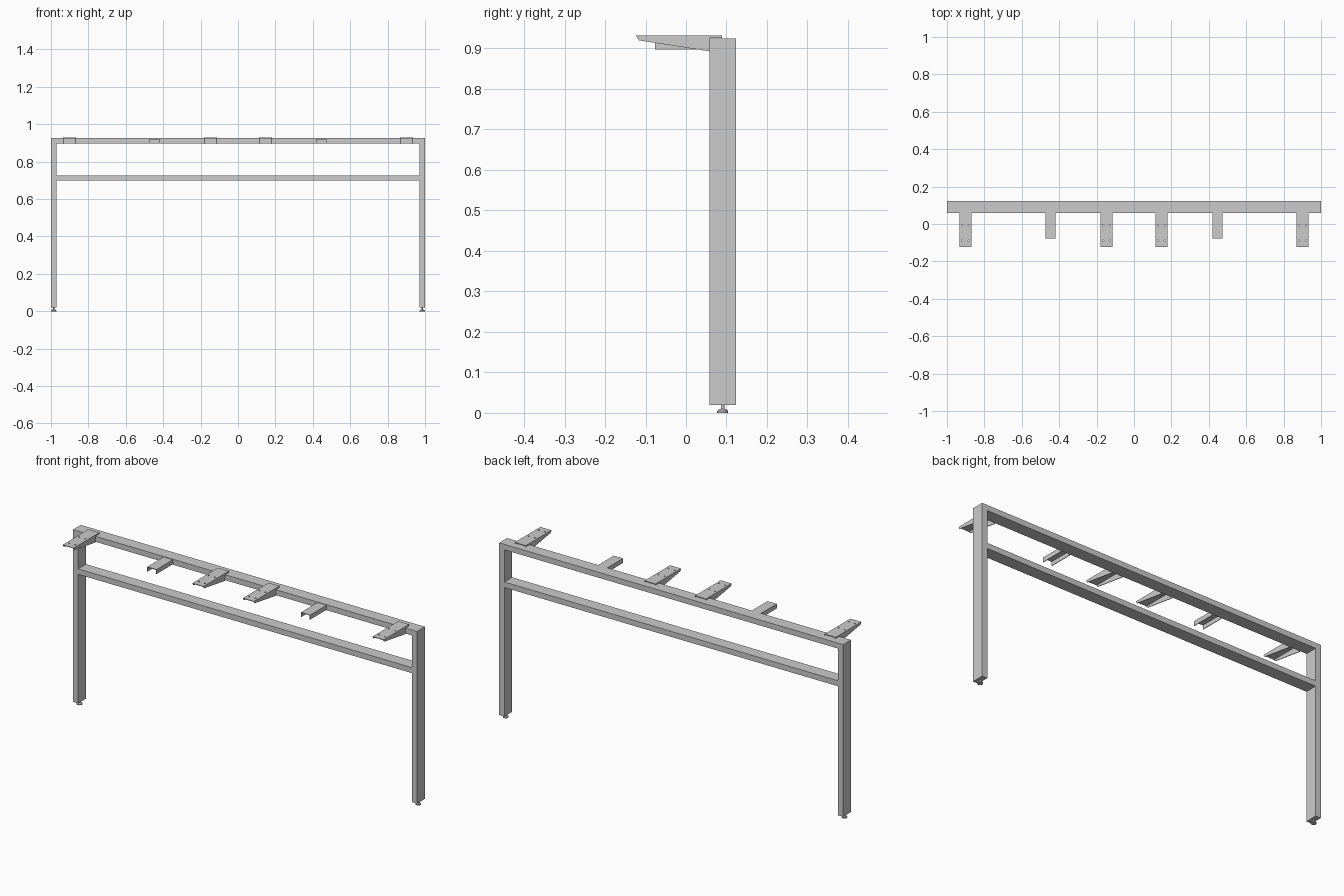
import bpy, bmesh

if "Cube" in bpy.data.objects:
    bpy.data.objects.remove(bpy.data.objects["Cube"])

def finish(name, bm):
    bmesh.ops.recalc_face_normals(bm, faces=bm.faces)
    me = bpy.data.meshes.new(name)
    bm.to_mesh(me)
    bm.free()
    ob = bpy.data.objects.new(name, me)
    bpy.context.collection.objects.link(ob)
    return ob

def mirror_x(ob):
    ob.modifiers.new("mirror", 'MIRROR').use_axis[0] = True

def box(name, x0, x1, y0, y1, z0, z1):
    bm = bmesh.new()
    bmesh.ops.create_cube(bm, size=1)
    for v in bm.verts:
        v.co = ((x0 + x1) / 2 + v.co.x * (x1 - x0),
                (y0 + y1) / 2 + v.co.y * (y1 - y0),
                (z0 + z1) / 2 + v.co.z * (z1 - z0))
    return finish(name, bm)

def lathe(name, profile, cx, cy, n=24):
    # stack of cylinders / cones: (radius bottom, radius top, z0, z1)
    bm = bmesh.new()
    for r0, r1, z0, z1 in profile:
        res = bmesh.ops.create_cone(bm, cap_ends=True, segments=n,
                                    radius1=r0, radius2=r1, depth=z1 - z0)
        bmesh.ops.translate(bm, verts=res["verts"], vec=(cx, cy, (z0 + z1) / 2))
    return finish(name, bm)

def channel(name, cx, w, side, top_count, thickness=0.003):
    # folded sheet: two side cheeks joined by a top plate (first/last profile points)
    bm = bmesh.new()
    rows = [[bm.verts.new((cx + s * w / 2, y, z)) for y, z in side] for s in (-1, 1)]
    bm.faces.new(rows[0])
    bm.faces.new(rows[1][::-1])
    bm.faces.new((rows[0][0], rows[0][top_count], rows[1][top_count], rows[1][0]))
    bmesh.ops.recalc_face_normals(bm, faces=bm.faces)
    plate = [f for f in bm.faces if len(f.verts) == 4 and abs(f.normal.z) > 0.9][0]
    if plate.normal.z < 0:
        bmesh.ops.reverse_faces(bm, faces=bm.faces)
    me = bpy.data.meshes.new(name)
    bm.to_mesh(me)
    bm.free()
    ob = bpy.data.objects.new(name, me)
    bpy.context.collection.objects.link(ob)
    sol = ob.modifiers.new("sheet", 'SOLIDIFY')
    sol.thickness = thickness
    sol.offset = -1
    sol.use_even_offset = True
    return ob

Y0, Y1 = 0.058, 0.123
YC = (Y0 + Y1) / 2

# Frame: two legs and two rails
mirror_x(box("leg", 0.97, 1.0, Y0, Y1, 0.02, 0.925))
box("top_rail", -0.97, 0.97, Y0, Y1, 0.896, 0.925)
box("middle_rail", -0.97, 0.97, Y0, Y1, 0.698, 0.727)

# Levelling feet
foot = lathe("levelling_foot", [(0.0135, 0.0135, 0, 0.005), (0.0135, 0.009, 0.005, 0.009),
                                (0.0045, 0.0045, 0.009, 0.022)], 0.985, YC)
mirror_x(foot)

# Tapered desktop brackets with screw holes
taper = [(-0.123, 0.9325), (-0.123, 0.930), (-0.116, 0.920), (Y0, 0.893),
         (Y0, 0.9255), (0.089, 0.9255), (0.089, 0.9325)]
for label, cx in (("outer", 0.901), ("inner", 0.147)):
    br = channel(label + "_bracket", cx, 0.064, taper, 6)
    bm = bmesh.new()
    for dx in (-0.018, 0.018):
        for y in (-0.09, -0.007):
            res = bmesh.ops.create_cone(bm, cap_ends=True, segments=12,
                                        radius1=0.004, radius2=0.004, depth=0.01)
            bmesh.ops.translate(bm, verts=res["verts"], vec=(cx + dx, y, 0.931))
    cutter = finish(label + "_hole_cutter", bm)
    cutter.hide_render = True
    cutter.hide_set(True)
    cut = br.modifiers.new("holes", 'BOOLEAN')
    cut.operation = 'DIFFERENCE'
    cut.solver = 'EXACT'
    cut.object = cutter
    mirror_x(br)

# Short straight support channels
straight = [(-0.077, 0.922), (-0.077, 0.898), (Y0, 0.898), (Y0, 0.922)]
mirror_x(channel("support_channel", 0.447, 0.054, straight, 3))

# Smooth the round feet only
bpy.ops.object.select_all(action='DESELECT')
foot.select_set(True)
bpy.context.view_layer.objects.active = foot
bpy.ops.object.shade_smooth_by_angle()
